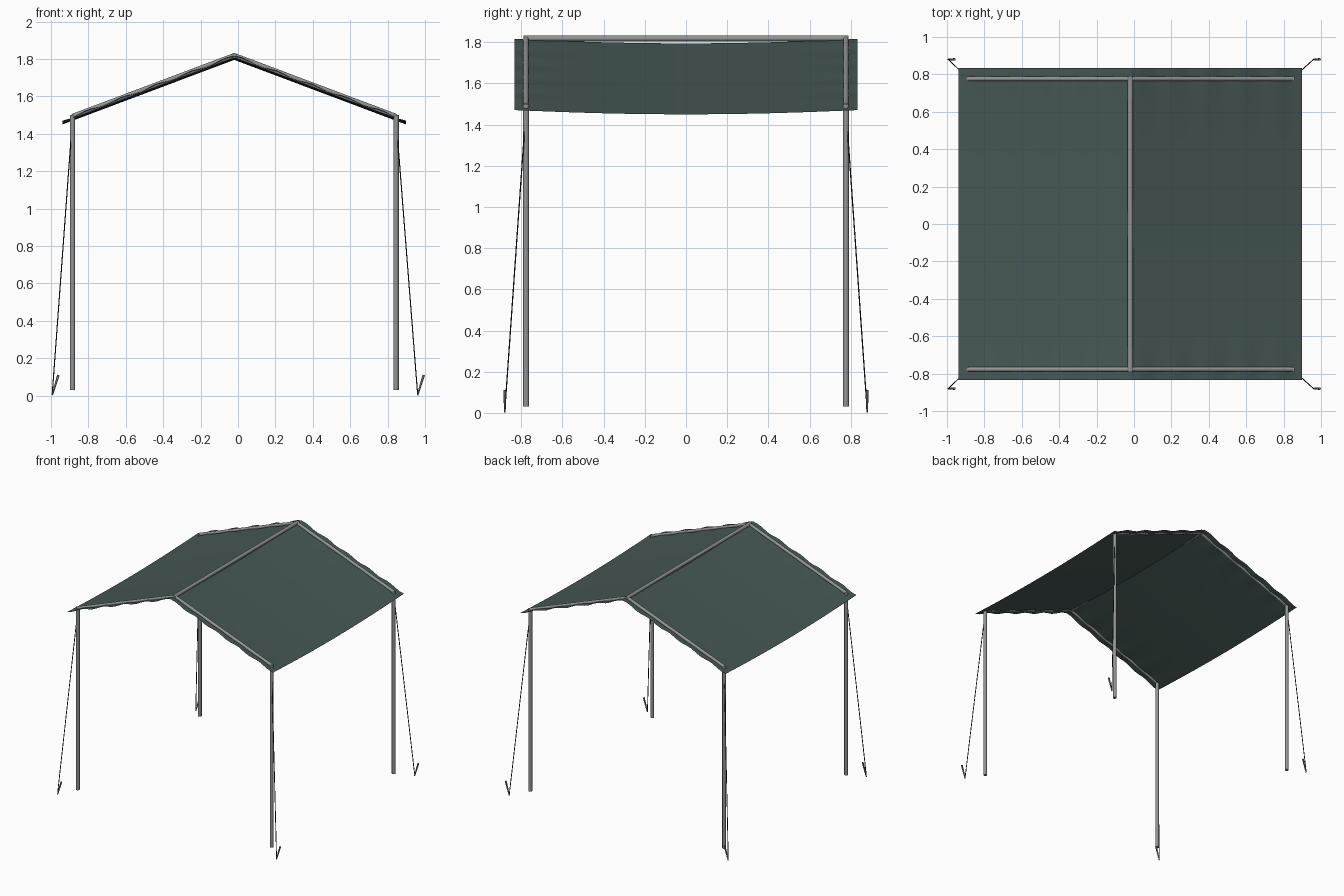
import bpy, bmesh, math
from mathutils import Vector

if "Cube" in bpy.data.objects:
    bpy.data.objects.remove(bpy.data.objects["Cube"])


def material(name, rgb):
    m = bpy.data.materials.new(name)
    m.diffuse_color = (*rgb, 1)
    m.use_nodes = True
    m.node_tree.nodes["Principled BSDF"].inputs["Base Color"].default_value = m.diffuse_color
    return m


CANVAS = material("dark green canvas", (0.062, 0.098, 0.09))
METAL = material("grey metal", (0.29, 0.30, 0.30))
ROPE = material("dark rope", (0.02, 0.02, 0.02))
STEEL = material("stake steel", (0.17, 0.18, 0.18))

RIDGE_X, RIDGE_Z, SLOPE = -0.02, 1.819, 0.376
POLE_X, POLE_Y = 0.865, 0.777      # pole offsets from the ridge and centre


def add_object(name, bm, mat):
    mesh = bpy.data.meshes.new(name)
    bm.to_mesh(mesh)
    bm.free()
    mesh.materials.append(mat)
    ob = bpy.data.objects.new(name, mesh)
    bpy.context.collection.objects.link(ob)
    return ob


def rod(name, a, b, r, mat, r2=None, sides=12):
    a, b = Vector(a), Vector(b)
    bm = bmesh.new()
    bmesh.ops.create_cone(bm, cap_ends=True, segments=sides, radius1=r,
                          radius2=r if r2 is None else r2, depth=(b - a).length)
    for f in bm.faces:
        f.smooth = len(f.verts) == 4
    for e in bm.edges:
        e.smooth = all(len(f.verts) == 4 for f in e.link_faces)
    ob = add_object(name, bm, mat)
    ob.location = (a + b) / 2
    ob.rotation_mode = 'QUATERNION'
    ob.rotation_quaternion = (b - a).to_track_quat('Z', 'Y')
    return ob


def roof_z(dx):
    return RIDGE_Z - SLOPE * abs(dx)


# Sagging canvas sheet: ridged across x, drooping mid-span, rippled at the gables
NX, NY, HALF_X, HALF_Y = 48, 28, 0.917, 0.833
bm = bmesh.new()
grid = []
for i in range(NX + 1):
    dx = HALF_X * (2 * i / NX - 1)
    row = []
    for j in range(NY + 1):
        t = 2 * j / NY - 1
        sag = 0.022 * (1 - t * t)
        ripple = 0.006 * math.sin(abs(dx) * 34) * abs(t) ** 6
        row.append(bm.verts.new((RIDGE_X + dx, HALF_Y * t,
                                 roof_z(dx) - 0.002 - sag + ripple)))
    grid.append(row)
for i in range(NX):
    for j in range(NY):
        f = bm.faces.new((grid[i][j], grid[i + 1][j],
                          grid[i + 1][j + 1], grid[i][j + 1]))
        f.smooth = True
for j in range(NY):                # keep the ridge crease sharp
    bm.edges.get((grid[NX // 2][j], grid[NX // 2][j + 1])).smooth = False
add_object("canvas_roof", bm, CANVAS)

# Ridge pole
rod("ridge_pole", (RIDGE_X, -0.79, RIDGE_Z), (RIDGE_X, 0.79, RIDGE_Z), 0.014, METAL)

for sy, fb in ((-1, "front"), (1, "back")):
    y = sy * POLE_Y
    for sx, lr in ((-1, "left"), (1, "right")):
        tag = fb + "_" + lr
        x = RIDGE_X + sx * POLE_X
        # Upright and sloping rafter
        rod(tag + "_pole", (x, y, 0.03), (x, y, 1.50), 0.0145, METAL)
        rod(tag + "_rafter", (x, y, roof_z(POLE_X)), (RIDGE_X, y, RIDGE_Z), 0.0125, METAL)
        # Leaning ground stake and guy rope
        foot = -0.993 if sx < 0 else 0.96
        rod(tag + "_stake", (foot, sy * 0.88, 0.002), (foot + 0.033, sy * 0.88, 0.11),
            0.004, STEEL, r2=0.007, sides=8)
        rod(tag + "_guy_rope", (x, y, 1.48), (foot, sy * 0.88, 0.012), 0.003, ROPE, sides=6)
